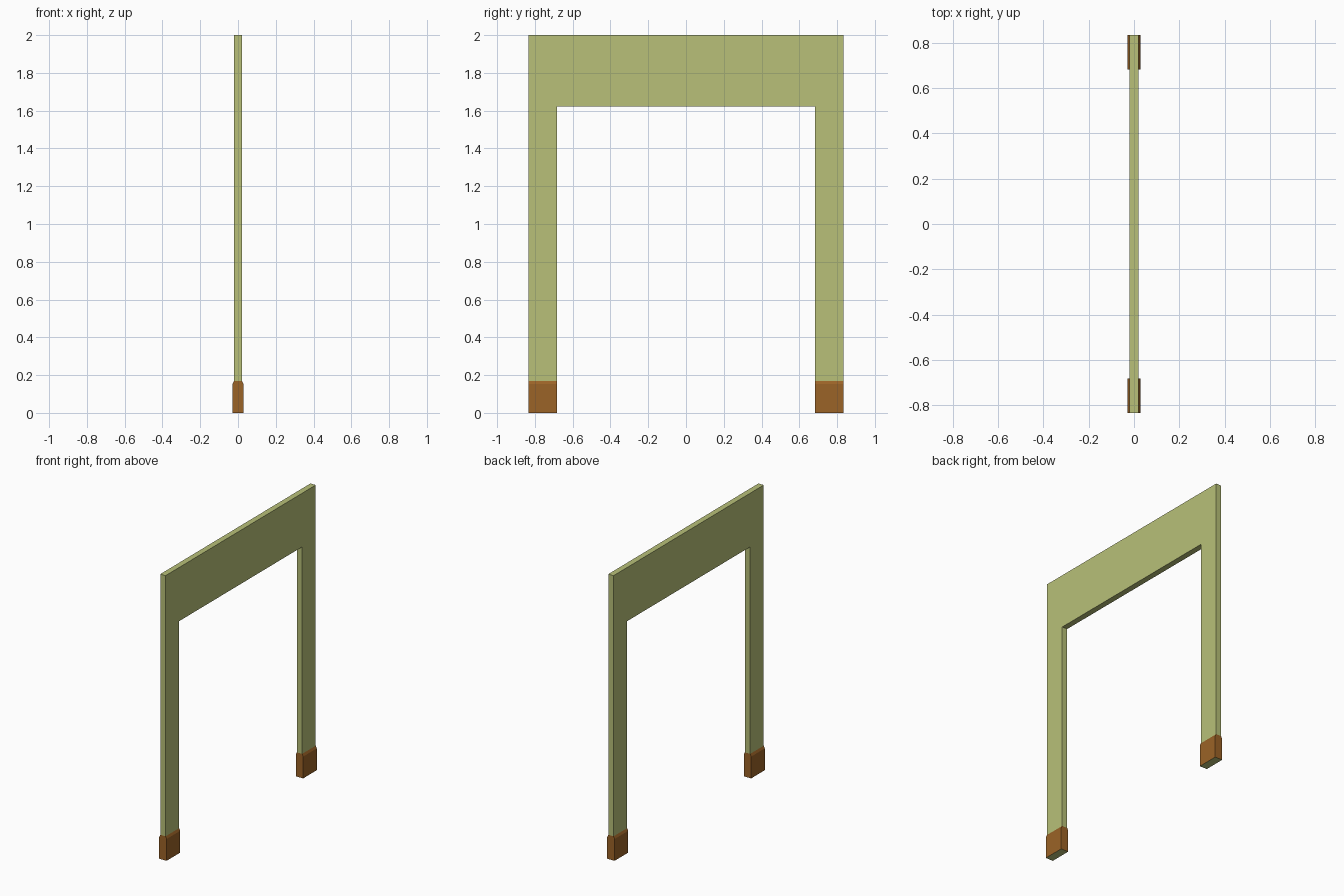
import bpy, bmesh

if "Cube" in bpy.data.objects:
    bpy.data.objects.remove(bpy.data.objects["Cube"])


def material(name, rgb):
    m = bpy.data.materials.new(name)
    m.diffuse_color = (*rgb, 1)
    m.use_nodes = True
    m.node_tree.nodes["Principled BSDF"].inputs["Base Color"].default_value = m.diffuse_color
    return m


GREEN = material("frame_green", (0.48, 0.53, 0.19))
BROWN = material("foot_brown", (0.33, 0.125, 0.02))

OUT, INN = 0.833, 0.682          # outer and inner half widths
HEADER, TOP, FOOT = 1.623, 2.0, 0.17
HALF = 0.0205                    # half thickness of the frame


def extrude(name, points, step, mats):
    """Fill a profile, sweep it along step and make an object."""
    bm = bmesh.new()
    face = bm.faces.new([bm.verts.new(p) for p in points])
    swept = bmesh.ops.extrude_face_region(bm, geom=[face], use_keep_orig=True)
    verts = [g for g in swept["geom"] if isinstance(g, bmesh.types.BMVert)]
    bmesh.ops.translate(bm, verts=verts, vec=step)
    bmesh.ops.recalc_face_normals(bm, faces=bm.faces)
    # the joint between leg and foot stays open; the underside is green
    joint = [f for f in bm.faces
             if abs(f.normal.z) > 0.9 and abs(f.calc_center_median().z - FOOT) < 1e-4]
    bmesh.ops.delete(bm, geom=joint, context='FACES_ONLY')
    for f in bm.faces:
        if len(mats) > 1 and f.normal.z < -0.9:
            f.material_index = 1
    mesh = bpy.data.meshes.new(name)
    bm.to_mesh(mesh)
    bm.free()
    for m in mats:
        mesh.materials.append(m)
    obj = bpy.data.objects.new(name, mesh)
    bpy.context.collection.objects.link(obj)
    return obj


# Door frame: two legs and a deep header in one outline
outline = [(-OUT, FOOT), (-OUT, TOP), (OUT, TOP), (OUT, FOOT),
           (INN, FOOT), (INN, HEADER), (-INN, HEADER), (-INN, FOOT)]
extrude("door_frame", [(-HALF, y, z) for y, z in outline], (2 * HALF, 0, 0), [GREEN])

# Plinth blocks with chamfered tops under each leg
W = 0.0285
section = [(-W, 0), (W, 0), (W, 0.153), (HALF, FOOT), (-HALF, FOOT), (-W, 0.153)]
for name, y0 in (("left_foot", -OUT), ("right_foot", INN)):
    extrude(name, [(x, y0, z) for x, z in section], (0, OUT - INN, 0), [BROWN, GREEN])
